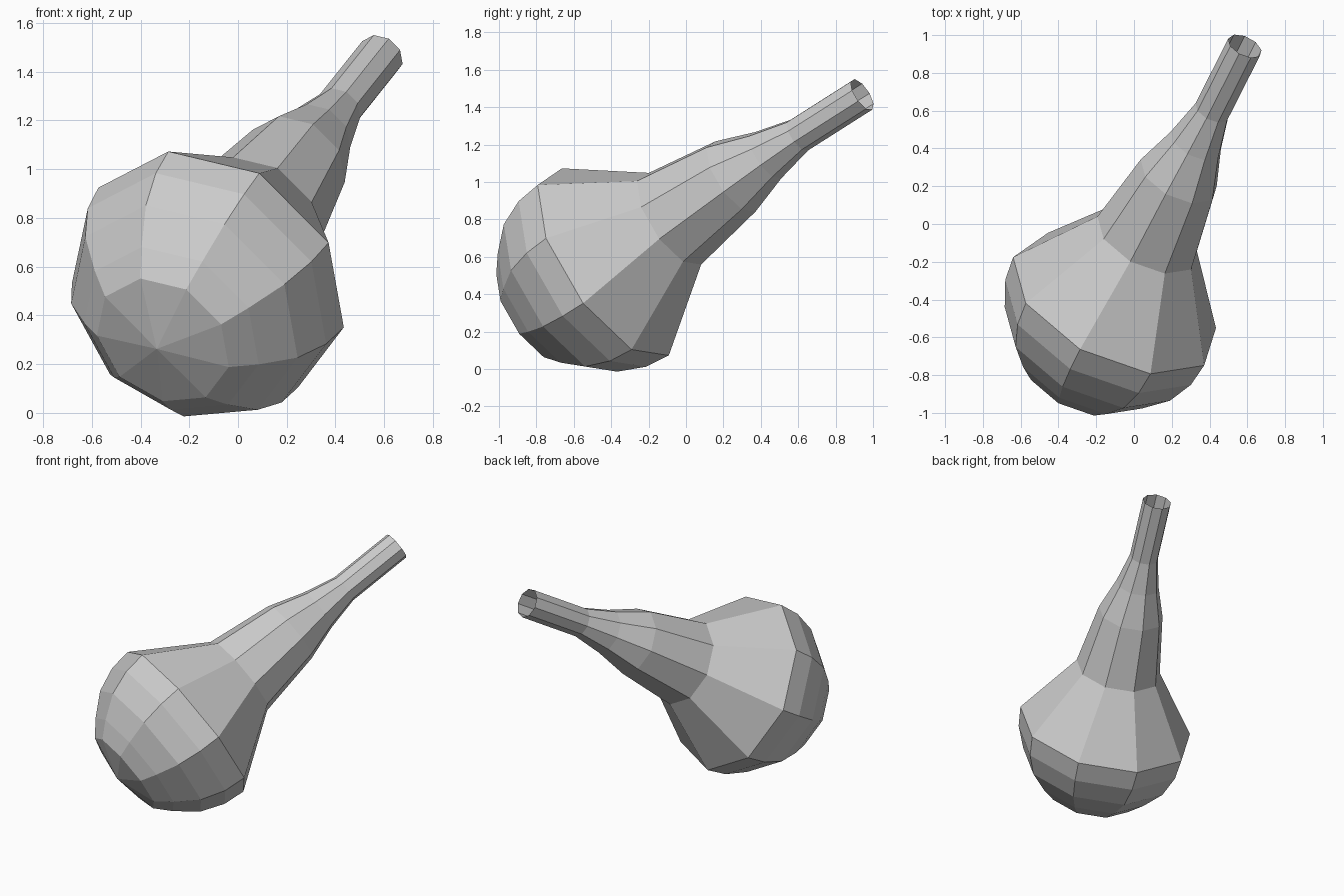
import bpy, bmesh, math
from mathutils import Vector

if "Cube" in bpy.data.objects:
    bpy.data.objects.remove(bpy.data.objects["Cube"])

SIDES = 9
PHASE = math.radians(15.2)

# Tilted straight axis with two perpendicular directions
axis = Vector((0.39, 0.77, 0.51)).normalized()
side = Vector((axis.y, -axis.x, 0)).normalized()
up = side.cross(axis).normalized()
if up.z < 0:
    up = -up
origin = Vector((-0.074, -0.364, 0.602))

# Profile: (distance along axis, radius, slight upward bow)
profile = [
    (-0.602, 0.298, 0), (-0.512, 0.395, 0), (-0.374, 0.512, 0),
    (-0.219, 0.575, 0), (-0.073, 0.592, 0),               # round bulb
    (0.375, 0.290, 0.008), (0.808, 0.222, 0.016),         # shoulder, neck
    (1.040, 0.146, 0.012), (1.258, 0.097, 0.008),
    (1.700, 0.097, 0),                                    # open spout
]

bm = bmesh.new()
rings = []
for s, r, bow in profile:
    c = origin + axis * s + up * bow
    ring = []
    for i in range(SIDES):
        t = PHASE + i * math.tau / SIDES
        ring.append(bm.verts.new(c + (side * math.cos(t) + up * math.sin(t)) * r))
    rings.append(ring)

# Rounded end cap
pole = bm.verts.new(origin + axis * -0.667)
for i in range(SIDES):
    bm.faces.new((pole, rings[0][i], rings[0][(i + 1) % SIDES]))

# Bulb and neck walls
for a, b in zip(rings, rings[1:]):
    for i in range(SIDES):
        j = (i + 1) % SIDES
        bm.faces.new((a[i], b[i], b[j], a[j]))
bmesh.ops.recalc_face_normals(bm, faces=bm.faces)
# Open shell: make sure the normals point outward
bm.faces.ensure_lookup_table()
if bm.faces[0].normal.dot(axis) > 0:
    bmesh.ops.reverse_faces(bm, faces=bm.faces)

mesh = bpy.data.meshes.new("bulb_with_neck")
bm.to_mesh(mesh)
bm.free()
obj = bpy.data.objects.new("bulb_with_neck", mesh)
bpy.context.collection.objects.link(obj)
